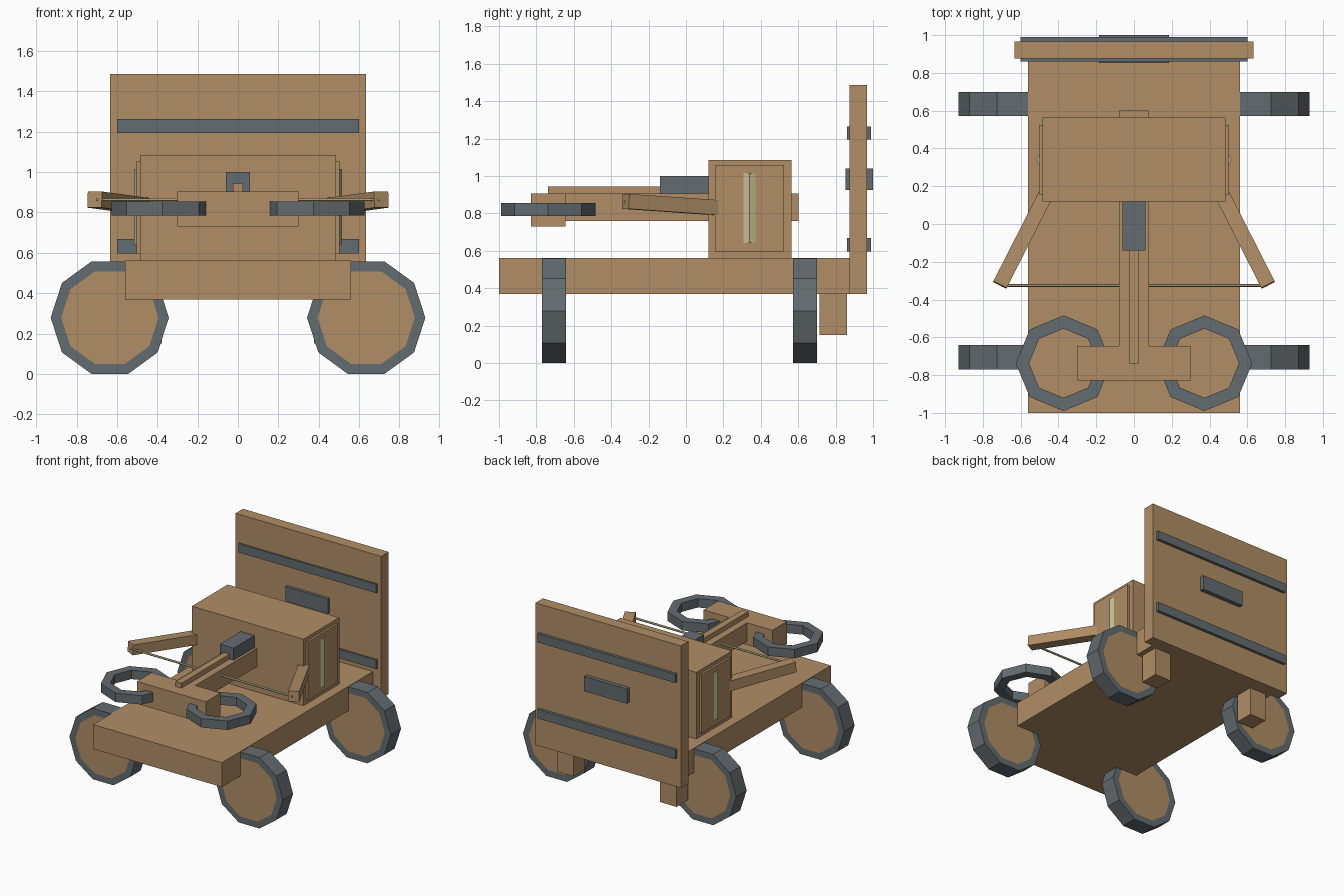
import bpy, bmesh, math
from mathutils import Vector, Matrix

if "Cube" in bpy.data.objects:
    bpy.data.objects.remove(bpy.data.objects["Cube"])


def material(name, rgb):
    m = bpy.data.materials.new(name)
    m.diffuse_color = (*rgb, 1)
    m.use_nodes = True
    m.node_tree.nodes["Principled BSDF"].inputs["Base Color"].default_value = m.diffuse_color
    return m


WOOD = material("wood", (0.434, 0.270, 0.133))
IRON = material("iron grey", (0.127, 0.150, 0.162))
CORD = material("cream cord", (0.56, 0.50, 0.30))


def finish(name, bm, *mats):
    bmesh.ops.recalc_face_normals(bm, faces=bm.faces)
    me = bpy.data.meshes.new(name)
    bm.to_mesh(me)
    bm.free()
    for m in mats:
        me.materials.append(m)
    ob = bpy.data.objects.new(name, me)
    bpy.context.collection.objects.link(ob)
    return ob


def box(name, x, y, z, mat):
    """Box given by its (min, max) range on each axis."""
    bm = bmesh.new()
    bmesh.ops.create_cube(bm, size=1)
    for v in bm.verts:
        v.co = [(r[0] + r[1]) / 2 + c * (r[1] - r[0]) for r, c in zip((x, y, z), v.co)]
    return finish(name, bm, mat)


def mirrored(name, s, x, y, z, mat):
    return box(name, sorted((s * x[0], s * x[1])), y, z, mat)


def prism(name, sides, r, depth, loc, rot, mat, turn=0.0):
    bm = bmesh.new()
    bmesh.ops.create_cone(bm, cap_ends=True, segments=sides, radius1=r, radius2=r, depth=depth,
                          matrix=Matrix.Translation(loc) @ rot @ Matrix.Rotation(turn, 4, 'Z'))
    return finish(name, bm, mat)


def wheel(name, loc):
    """Ten-sided wheel along y: iron rim with flush wooden disc faces."""
    bm = bmesh.new()
    rot = Matrix.Rotation(math.pi / 2, 4, 'X') @ Matrix.Rotation(math.pi / 2, 4, 'Z')
    bmesh.ops.create_cone(bm, cap_ends=True, segments=10, radius1=0.293, radius2=0.293,
                          depth=0.128, matrix=Matrix.Translation(loc) @ rot)
    caps = [f for f in bm.faces if len(f.verts) == 10]
    bmesh.ops.inset_individual(bm, faces=caps, thickness=0.052)
    for f in bm.faces:
        f.material_index = 1 if len(f.verts) == 10 else 0
    finish(name, bm, IRON, WOOD)


def ring(name, loc, sides, outer, inner, height):
    """Flat polygonal ring with a rectangular section."""
    bm = bmesh.new()
    loops = []
    for i in range(sides):
        a = 2 * math.pi * i / sides
        d = Vector((math.cos(a), math.sin(a), 0))
        loops.append([bm.verts.new(Vector(loc) + d * r + Vector((0, 0, h)))
                      for r, h in ((inner, -height / 2), (outer, -height / 2),
                                   (outer, height / 2), (inner, height / 2))])
    for i in range(sides):
        a, b = loops[i], loops[(i + 1) % sides]
        for k in range(4):
            n = (k + 1) % 4
            bm.faces.new((a[k], a[n], b[n], b[k]))
    finish(name, bm, IRON)


def beam(name, p, q, width, height, mat):
    """Square-ended bar between two points, kept upright."""
    p, q = Vector(p), Vector(q)
    d = (q - p).normalized()
    side = d.cross(Vector((0, 0, 1))).normalized()
    up = side.cross(d)
    bm = bmesh.new()
    bmesh.ops.create_cube(bm, size=1)
    for v in bm.verts:
        c = v.co.copy()
        v.co = (p + q) / 2 + d * c.x * (q - p).length + side * c.y * width + up * c.z * height
    finish(name, bm, mat)


# Chassis and rear shield with iron straps on both faces
box("chassis", (-0.56, 0.56), (-1, 0.875), (0.37, 0.562), WOOD)
box("rear_shield", (-0.633, 0.633), (0.875, 0.967), (0.37, 1.487), WOOD)
box("upper_strap", (-0.6, 0.6), (0.86, 0.99), (1.195, 1.263), IRON)
box("lower_strap", (-0.6, 0.6), (0.86, 0.99), (0.597, 0.668), IRON)
box("centre_plate", (-0.185, 0.185), (0.852, 1.0), (0.925, 1.04), IRON)

# Spring housing, stock, slide and front crossbar
box("spring_housing", (-0.485, 0.485), (0.12, 0.565), (0.562, 1.085), WOOD)
box("stock", (-0.08, 0.08), (-0.7, 0.602), (0.76, 0.905), WOOD)
box("slide_rail", (-0.025, 0.025), (-0.738, 0.13), (0.9, 0.943), WOOD)
box("latch_block", (-0.06, 0.06), (-0.14, 0.13), (0.903, 1.0), IRON)
box("front_crossbar", (-0.3, 0.3), (-0.828, -0.645), (0.73, 0.905), WOOD)

ALONG_X = Matrix.Rotation(math.pi / 2, 4, 'Y')
for s, side in ((-1, "left"), (1, "right")):
    for y, end in ((-0.705, "front"), (0.636, "rear")):
        wheel(f"{end}_{side}_wheel", (s * 0.635, y, 0.279))
    mirrored(f"{side}_rear_leg", s, (0.376, 0.52), (0.715, 0.86), (0.15, 0.38), WOOD)
    mirrored(f"{side}_housing_panel", s, (0.47, 0.502), (0.155, 0.525), (0.595, 1.055), WOOD)
    # Twisted cord bundle standing slightly proud of the side panel
    prism(f"{side}_cord_bundle", 8, 0.055, 0.375, (s * 0.46, 0.34, 0.828),
          Matrix.Identity(4), CORD)
    ring(f"{side}_hand_wheel", (s * 0.373, -0.737, 0.82), 8, 0.253, 0.183, 0.07)
    beam(f"{side}_bow_arm", (s * 0.438, 0.2125, 0.827), (s * 0.71, -0.3225, 0.864),
         0.079, 0.08, WOOD)

# Bowstring joining the arm tips
prism("bowstring", 6, 0.008, 1.404, (0, -0.325, 0.863), ALONG_X, CORD)
